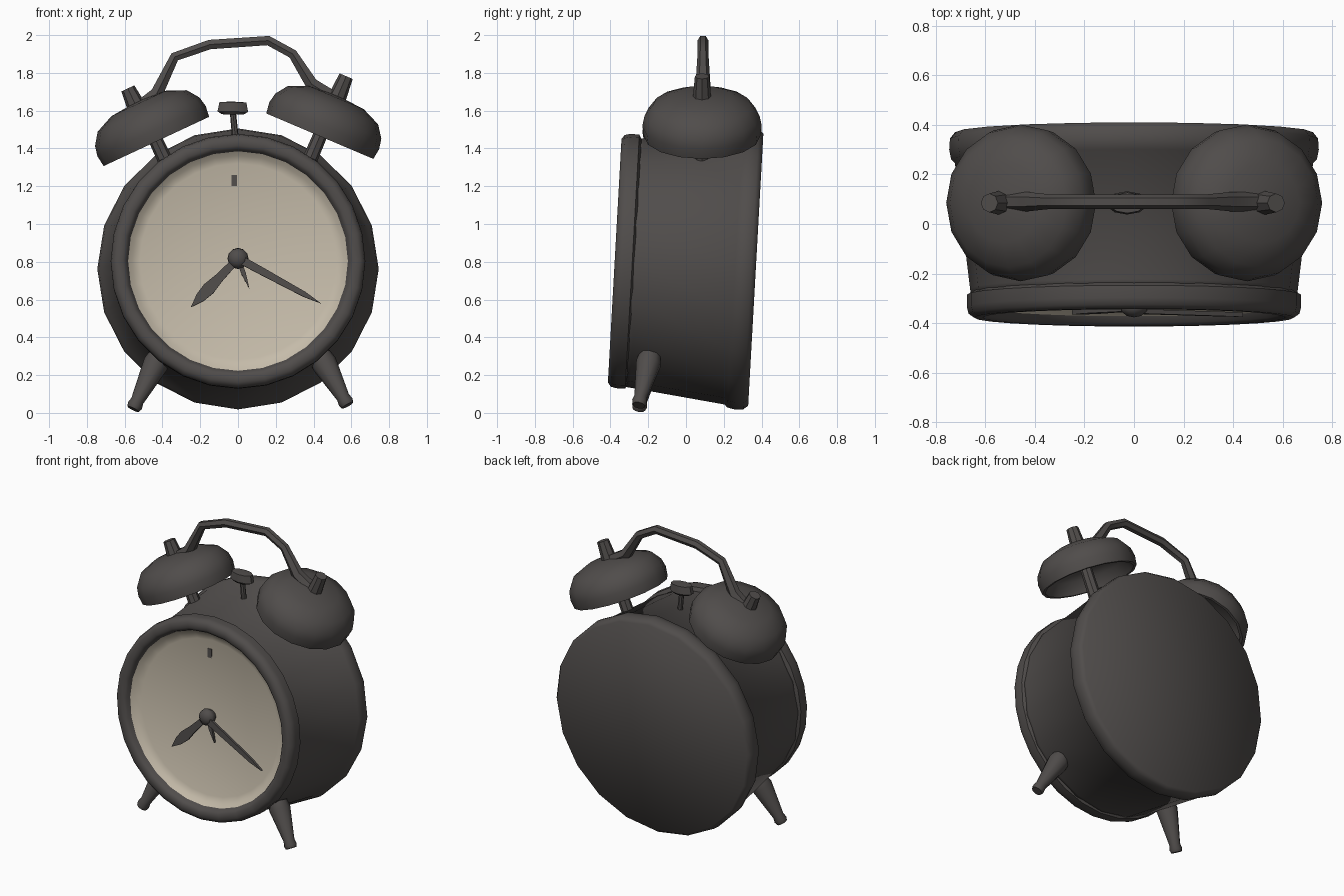
import bpy, bmesh, math
from mathutils import Vector, Matrix

if "Cube" in bpy.data.objects:
    bpy.data.objects.remove(bpy.data.objects["Cube"])


def material(name, rgb):
    m = bpy.data.materials.new(name)
    m.diffuse_color = (*rgb, 1)
    m.use_nodes = True
    m.node_tree.nodes["Principled BSDF"].inputs["Base Color"].default_value = m.diffuse_color
    return m


DARK = material("dark_metal", (0.08, 0.073, 0.07))
CREAM = material("cream_dial", (0.56, 0.50, 0.40))


def finish(name, bm, mat, matrix, angle=40):
    mesh = bpy.data.meshes.new(name)
    bm.to_mesh(mesh)
    bm.free()
    ob = bpy.data.objects.new(name, mesh)
    bpy.context.collection.objects.link(ob)
    mesh.materials.append(mat)
    mesh.transform(matrix)
    select(ob)
    bpy.ops.object.shade_smooth_by_angle(angle=math.radians(angle))
    return ob


def select(ob):
    bpy.ops.object.select_all(action='DESELECT')
    ob.select_set(True)
    bpy.context.view_layer.objects.active = ob


def lathe(name, profile, origin, axis, sides=20, mat=DARK, angle=40, flat=1):
    """Spin (radius, height) points around an axis; starts at the low end."""
    bm = bmesh.new()
    rings = []
    for r, h in profile:
        if r == 0:
            rings.append([bm.verts.new((0, 0, h))] * sides)
        else:
            rings.append([bm.verts.new((r * math.cos(2 * math.pi * j / sides),
                                        r * math.sin(2 * math.pi * j / sides), h))
                          for j in range(sides)])
    for a, b in zip(rings, rings[1:]):
        for j in range(sides):
            n = (j + 1) % sides
            quad = []
            for v in (a[j], a[n], b[n], b[j]):
                if v not in quad:
                    quad.append(v)
            bm.faces.new(quad)
    rot = Vector(axis).to_track_quat('Z', 'Y').to_matrix().to_4x4()
    squash = Matrix.Diagonal((1, flat, 1, 1))      # thinner front to back
    return finish(name, bm, mat, Matrix.Translation(origin) @ squash @ rot, angle)


def rod(name, p, q, r1, r2, sides=8):
    d = Vector(q) - Vector(p)
    return lathe(name, [(0, 0), (r1, 0), (r2, d.length), (0, d.length)], p, d, sides)


# The case leans back slightly
TILT = math.radians(3.2)
CENTRE = Vector((0, 0, 0.779))
AXIS = Vector((0, math.cos(TILT), -math.sin(TILT)))
CASE = Matrix.Translation(CENTRE) @ Matrix.Rotation(-TILT, 4, 'X')
FRONT = CENTRE + Vector((0, 0, 0.006))

# Case, flaring to a thicker rim and flat back
lathe("case", [(0.60, -0.30), (0.658, -0.285), (0.661, -0.26), (0.722, 0.245),
               (0.737, 0.26), (0.745, 0.30), (0.742, 0.345), (0.722, 0.37), (0, 0.37)],
      CENTRE, AXIS, angle=75)
# Front bezel ring
lathe("bezel", [(0.58, -0.335), (0.592, -0.365), (0.61, -0.378), (0.645, -0.378),
                (0.667, -0.362), (0.674, -0.335), (0.674, -0.285), (0.65, -0.272)],
      FRONT, AXIS, 28)
# Dished dial
lathe("dial", [(0, -0.298), (0.52, -0.302), (0.56, -0.318), (0.602, -0.36)],
      FRONT, AXIS, 28, CREAM)

# Hub and hands
HUB = Vector((0, 0, 0.02))
lathe("hub", [(0, -0.378), (0.03, -0.372), (0.052, -0.352), (0.056, -0.332), (0.04, -0.297)],
      CASE @ HUB, AXIS, 12)


def hand(name, tip, widths, depth):
    """Flat pointer from the hub; widths are (fraction, half width)."""
    d = Vector((tip[0], 0, tip[1]))
    side = Vector((-d.z, 0, d.x)).normalized()
    outline = [d * t + side * w for t, w in widths]
    outline += [d] + [d * t - side * w for t, w in reversed(widths)]
    bm = bmesh.new()
    f = bm.faces.new([bm.verts.new(HUB + p + Vector((0, depth, 0))) for p in outline])
    ext = bmesh.ops.extrude_face_region(bm, geom=[f])
    for v in ext["geom"]:
        if isinstance(v, bmesh.types.BMVert):
            v.co.y -= 0.018
    bmesh.ops.recalc_face_normals(bm, faces=bm.faces)
    finish(name, bm, DARK, CASE)


hand("hour_hand", (-0.25, -0.26), [(0, 0.018), (0.4, 0.024), (0.62, 0.034), (0.8, 0.026)], -0.335)
hand("minute_hand", (0.44, -0.24), [(0, 0.022), (0.3, 0.02), (0.8, 0.014)], -0.345)
hand("alarm_hand", (0.06, -0.16), [(0, 0.012), (0.5, 0.012)], -0.32)

# Small tick at the top of the dial
bm = bmesh.new()
bmesh.ops.create_cube(bm, size=1, matrix=Matrix.Translation((-0.02, -0.301, 0.435))
                      @ Matrix.Diagonal((0.03, 0.008, 0.06, 1)))
finish("top_tick", bm, DARK, CASE)

# Hollow bells with stems and top knobs (slightly uneven left and right)
BELL = [(0, 0.14), (0.18, 0.13), (0.265, 0.08), (0.29, 0), (0.308, 0), (0.316, 0.06),
        (0.305, 0.115), (0.26, 0.178), (0.16, 0.222), (0, 0.235)]
for side, s, x, z, tilt in (("left", -1, 0.432, 1.437, 25), ("right", 1, 0.433, 1.465, 23)):
    a = math.radians(tilt)
    axis = Vector((s * math.sin(a), 0, math.cos(a)))
    base = Vector((s * x, 0.085, z))
    lathe(side + "_bell", BELL, base, axis, 16, angle=50)
    rod(side + "_bell_stem", base - axis * 0.15, base + axis * 0.16, 0.04, 0.035)
    shift = Vector((-0.02, 0, 0)) if s < 0 else Vector((0.005, 0, 0))
    rod(side + "_bell_knob", base + axis * 0.2 + shift,
        base + axis * (0.31 if s < 0 else 0.345) + shift, 0.05, 0.038)

# Carrying handle
PATH = [(-0.52, 1.62), (-0.43, 1.69), (-0.335, 1.885), (-0.15, 1.95), (0.16, 1.971),
        (0.29, 1.90), (0.39, 1.74), (0.52, 1.66)]
curve = bpy.data.curves.new("handle", 'CURVE')
curve.dimensions = '3D'
curve.bevel_depth = 0.029
curve.bevel_resolution = 1
curve.use_fill_caps = True
spline = curve.splines.new('POLY')
spline.points.add(len(PATH) - 1)
for p, (x, z) in zip(spline.points, PATH):
    p.co = (x, 0.09, z, 1)
    p.radius = 1.35 if z < 1.8 else 1.0
curve.materials.append(DARK)
handle = bpy.data.objects.new("handle", curve)
bpy.context.collection.objects.link(handle)
select(handle)
bpy.ops.object.convert(target='MESH')
bpy.ops.object.shade_smooth_by_angle(angle=math.radians(50))

# Striker between the bells, a narrow head on a thin stem
rod("striker_stem", (-0.012, 0.085, 1.44), (-0.028, 0.085, 1.6), 0.018, 0.016)
lathe("striker_head", [(0, 0), (0.06, 0), (0.085, 0.015), (0.075, 0.065), (0, 0.068)],
      (-0.028, 0.085, 1.58), (0.02, 0, 1), 10, flat=0.55)

# Feet
for side, top, foot in (("left", (-0.415, -0.19, 0.30), (-0.555, -0.25, 0.02)),
                        ("right", (0.435, -0.19, 0.30), (0.58, -0.25, 0.04))):
    d = Vector(top) - Vector(foot)
    lathe(side + "_foot", [(0, 0), (0.034, 0), (0.041, 0.02), (0.035, 0.05),
                           (0.068, d.length * 0.85), (0.06, d.length), (0, d.length)],
          foot, d, 10)
